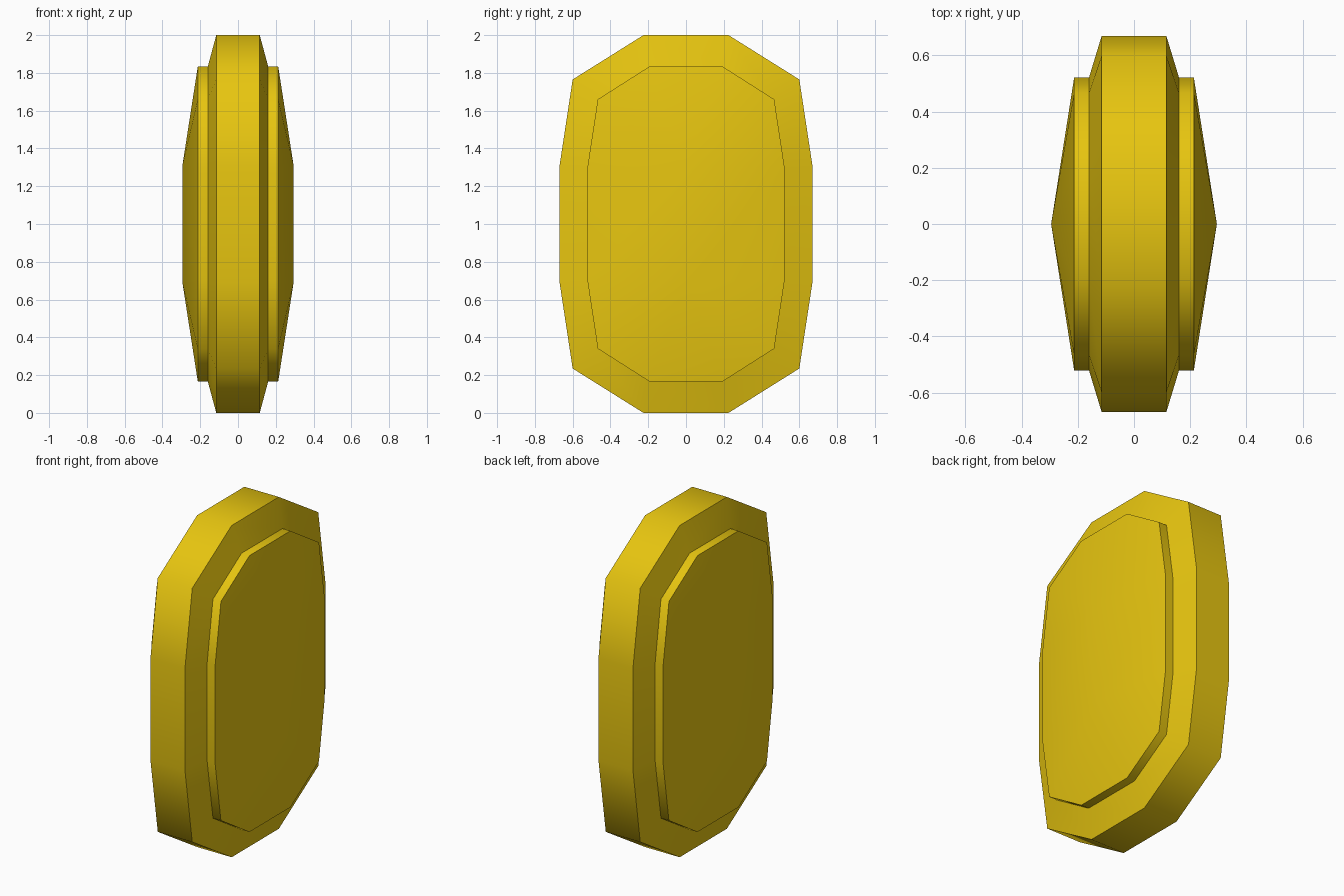
import bpy, bmesh
from math import radians

cube = bpy.data.objects.get("Cube")
if cube:
    bpy.data.objects.remove(cube, do_unlink=True)

gold = bpy.data.materials.new("gold_yellow")
gold.use_nodes = True
GOLD = (0.80, 0.56, 0.005, 1)
gold.diffuse_color = GOLD
gold.node_tree.nodes["Principled BSDF"].inputs["Base Color"].default_value = GOLD

MID = 1.0  # height of the coin's centre


def outline(quarter):
    """Mirror a quarter outline (y, height from centre) into a full loop."""
    back = quarter[::-1]
    return (quarter + [(y, -z) for y, z in back]
            + [(-y, -z) for y, z in quarter] + [(-y, z) for y, z in back])


outer = outline([(0.225, 1.0), (0.6, 0.765), (0.67, 0.305)])
inner = outline([(0.195, 0.833), (0.467, 0.66), (0.522, 0.298)])

bm = bmesh.new()


def ring(x, loop):
    return [bm.verts.new((x, y, MID + z)) for y, z in loop]


# Half of the coin: rim, sloped border, raised wall
rings = [ring(0, outer), ring(0.115, outer), ring(0.16, inner), ring(0.213, inner)]
n = len(outer)
for a, b in zip(rings, rings[1:]):
    for i in range(n):
        j = (i + 1) % n
        bm.faces.new((a[i], a[j], b[j], b[i]))

# Domed face meeting in an upright ridge
top = bm.verts.new((0.295, 0, MID + 0.305))
bottom = bm.verts.new((0.295, 0, MID - 0.305))
edge = rings[-1]
for i in range(n):
    j = (i + 1) % n
    a, b = edge[i], edge[j]
    ends = [top if v.co.z > MID else bottom for v in (a, b)]
    bm.faces.new((a, b, ends[1], ends[0]) if ends[0] != ends[1] else (a, b, ends[0]))
bmesh.ops.recalc_face_normals(bm, faces=bm.faces)
# Point normals outward on the open half
if sum(f.normal.x * f.calc_area() for f in bm.faces) < 0:
    bmesh.ops.reverse_faces(bm, faces=bm.faces)

mesh = bpy.data.meshes.new("coin")
bm.to_mesh(mesh)
bm.free()
mesh.materials.append(gold)
coin = bpy.data.objects.new("coin", mesh)
bpy.context.collection.objects.link(coin)

# Smooth shading with crisp rim and border edges, then the other half
bpy.ops.object.select_all(action='DESELECT')
coin.select_set(True)
bpy.context.view_layer.objects.active = coin
bpy.ops.object.shade_smooth_by_angle(angle=radians(60))
mirror = coin.modifiers.new("other_half", 'MIRROR')
mirror.use_axis = (True, False, False)
